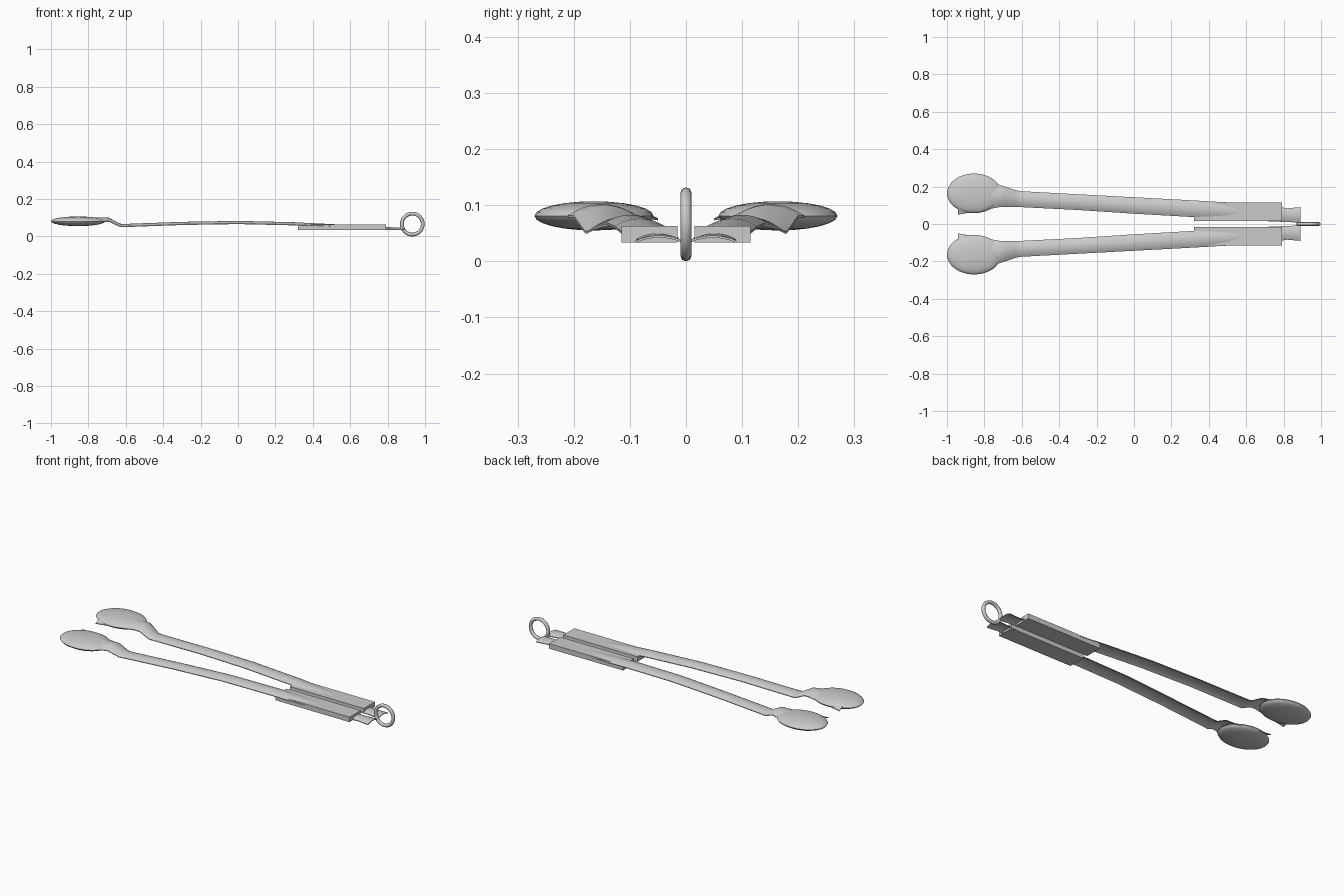
import bpy, bmesh, math
from mathutils import Matrix

cube = bpy.data.objects.get("Cube")
if cube:
    bpy.data.objects.remove(cube, do_unlink=True)

steel = bpy.data.materials.new("brushed steel grey")
steel.use_nodes = True
GREY = (0.6, 0.6, 0.6, 1)
steel.diffuse_color = GREY
steel.node_tree.nodes["Principled BSDF"].inputs["Base Color"].default_value = GREY


def finish(bm, name, smooth=True):
    bmesh.ops.recalc_face_normals(bm, faces=bm.faces)
    mesh = bpy.data.meshes.new(name)
    bm.to_mesh(mesh)
    bm.free()
    mesh.materials.append(steel)
    obj = bpy.data.objects.new(name, mesh)
    bpy.context.collection.objects.link(obj)
    if smooth:
        bpy.ops.object.select_all(action="DESELECT")
        bpy.context.view_layer.objects.active = obj
        obj.select_set(True)
        bpy.ops.object.shade_smooth_by_angle(angle=math.radians(35))
    return obj


# Arm stations: x, inner y, outer y, crest z, arch height
STATIONS = [
    (-0.94, 0.05, 0.20, 0.095, 0.018),
    (-0.80, 0.075, 0.22, 0.100, 0.020),
    (-0.72, 0.09, 0.21, 0.102, 0.020),
    (-0.69, 0.09, 0.20, 0.100, 0.018),
    (-0.63, 0.09, 0.18, 0.068, 0.014),
    (-0.60, 0.09, 0.175, 0.067, 0.013),
    (-0.30, 0.075, 0.159, 0.078, 0.013),
    (0.00, 0.055, 0.143, 0.083, 0.013),
    (0.30, 0.038, 0.127, 0.076, 0.013),
    (0.60, 0.02, 0.11, 0.061, 0.012),
    (0.78, 0.012, 0.09, 0.050, 0.010),
    (0.82, 0.012, 0.084, 0.049, 0.010),
    (0.89, 0.005, 0.09, 0.046, 0.009),
]
STEPS = 10
SHEET = 0.004


def arm(name, side):
    """Arched sheet swept along the stations, closed into a thin solid."""
    bm = bmesh.new()
    rings = []
    for x, y0, y1, top, arch in STATIONS:
        upper, lower = [], []
        for i in range(STEPS + 1):
            t = i / STEPS
            y = side * (y0 + (y1 - y0) * t)
            z = top - arch * (2 * t - 1) ** 2
            upper.append(bm.verts.new((x, y, z)))
            lower.append(bm.verts.new((x, y, z - SHEET)))
        rings.append(upper + lower[::-1])
    n = len(rings[0])
    for a, b in zip(rings, rings[1:]):
        for i in range(n):
            j = (i + 1) % n
            bm.faces.new((a[i], a[j], b[j], b[i]))
    for ring in (rings[0], rings[-1]):
        for i in range(STEPS):
            bm.faces.new((ring[i], ring[i + 1], ring[n - 2 - i], ring[n - 1 - i]))
    finish(bm, name)


def grip(name, side):
    """Rectangular handle block."""
    bm = bmesh.new()
    bmesh.ops.create_cube(bm, size=1, matrix=Matrix.Translation((0.555, side * 0.065, 0.048))
                          @ Matrix.Diagonal((0.47, 0.1, 0.029, 1)))
    finish(bm, name, smooth=False)


def paddle(name, side):
    """Flattened oval gripping head."""
    bm = bmesh.new()
    bmesh.ops.create_uvsphere(bm, u_segments=32, v_segments=12, radius=1,
                              matrix=Matrix.Translation((-0.855, side * 0.164, 0.081))
                              @ Matrix.Diagonal((0.145, 0.106, 0.026, 1)))
    finish(bm, name)


for label, s in (("back", 1), ("front", -1)):
    arm(label + "_arm", s)
    grip(label + "_grip", s)
    paddle(label + "_paddle", s)

# Hanging ring, upright between the two arm ends
bpy.ops.mesh.primitive_torus_add(location=(0.932, 0, 0.066), rotation=(math.pi / 2, 0, 0),
                                 major_segments=36, minor_segments=8,
                                 major_radius=0.056, minor_radius=0.010)
ring = bpy.context.object
ring.name = "hanging_ring"
ring.data.materials.append(steel)
bpy.ops.object.shade_smooth_by_angle(angle=math.radians(50))
